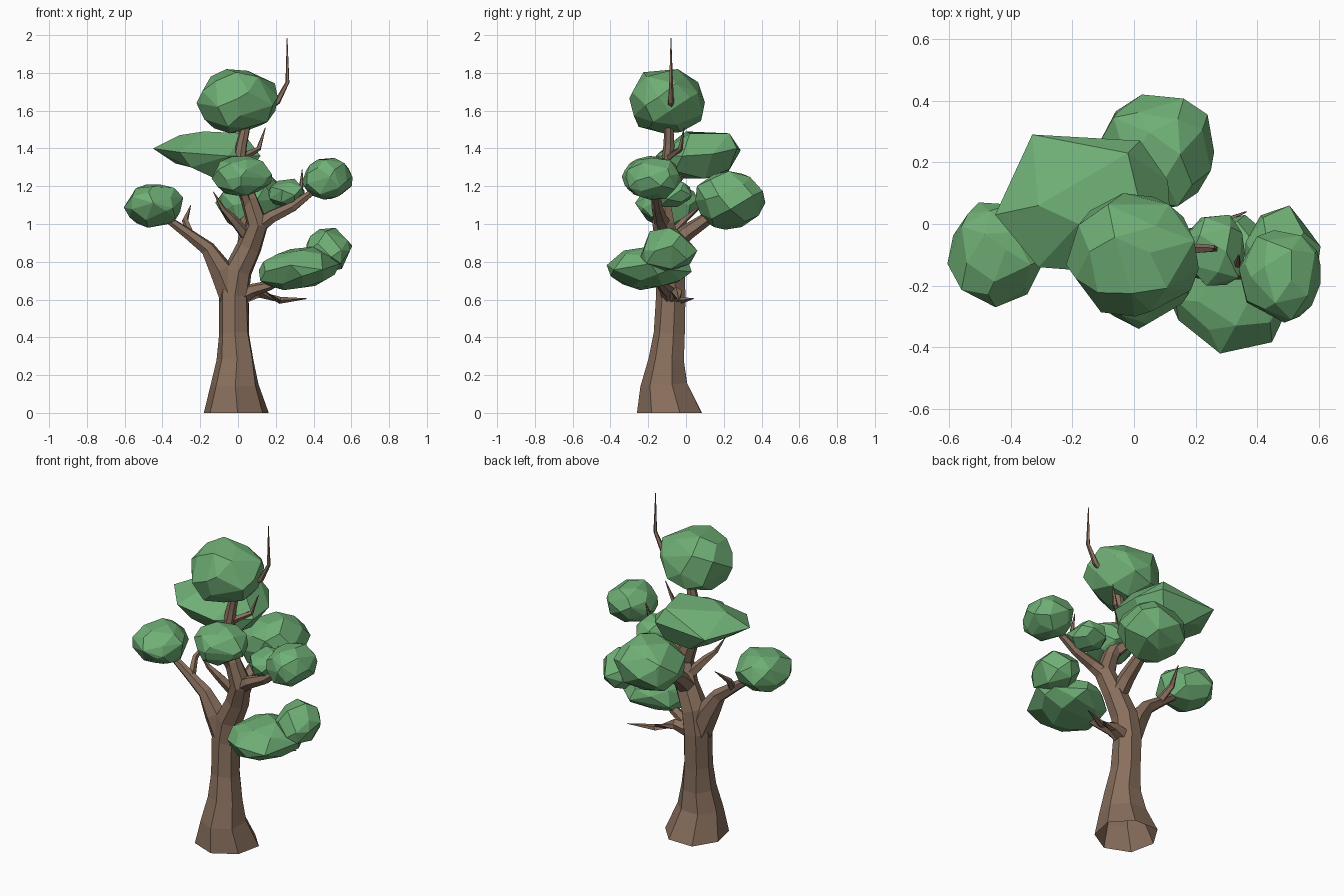
import bpy, bmesh, math, random
from mathutils import Vector

random.seed(7)


def material(name, color):
    m = bpy.data.materials.new(name)
    m.diffuse_color = color
    return m


BARK = material("bark", (0.25, 0.16, 0.11, 1))
LEAF = material("leaf", (0.16, 0.43, 0.18, 1))


def finish(bm, name, mat):
    bmesh.ops.recalc_face_normals(bm, faces=bm.faces[:])
    me = bpy.data.meshes.new(name)
    bm.to_mesh(me)
    bm.free()
    me.materials.append(mat)
    ob = bpy.data.objects.new(name, me)
    bpy.context.collection.objects.link(ob)
    return ob


def limb(name, path, sides=6, foot=False, jitter=0.06):
    """Faceted tube through (x, y, z, radius) points; a foot starts level and open."""
    bm = bmesh.new()
    pts = [Vector(p[:3]) for p in path]
    rings = []
    for i, p in enumerate(pts):
        t = (pts[min(i + 1, len(pts) - 1)] - pts[max(i - 1, 0)]).normalized()
        if foot and i == 0:
            t = Vector((0, 0, 1))
        u = (Vector((1, 0, 0)) - t * t.x)
        if u.length < 0.3:
            u = Vector((0, 1, 0)) - t * t.y
        u.normalize()
        v = t.cross(u)
        ring = []
        for k in range(sides):
            a = math.tau * (k + 0.3) / sides
            r = path[i][3] * (1 + random.uniform(-jitter, jitter))
            ring.append(bm.verts.new(p + (u * math.cos(a) + v * math.sin(a)) * r))
        rings.append(ring)
    for a, b in zip(rings, rings[1:]):
        for k in range(sides):
            n = (k + 1) % sides
            bm.faces.new((a[k], a[n], b[n], b[k]))
    if not foot:
        bm.faces.new(rings[0][::-1])
    bm.faces.new(rings[-1])
    return finish(bm, name, BARK)


def hull(name, pts):
    """Faceted leaf mass wrapped around points."""
    bm = bmesh.new()
    for p in pts:
        bm.verts.new(p)
    res = bmesh.ops.convex_hull(bm, input=bm.verts[:])
    bmesh.ops.delete(bm, geom=list({g for g in res["geom_interior"] + res["geom_unused"]
                                    if isinstance(g, bmesh.types.BMVert)}), context="VERTS")
    bmesh.ops.dissolve_limit(bm, angle_limit=math.radians(12), verts=bm.verts[:], edges=bm.edges[:])
    return finish(bm, name, LEAF)


def clump(name, lo, hi, shear=(0, 0), count=34):
    """Irregular leaf mass filling the box lo..hi."""
    pts = []
    for i in range(count):
        z = 1 - 2 * (i + 0.5) / count
        a = i * 2.39996 + random.uniform(-0.3, 0.3)
        r = math.sqrt(1 - z * z)
        d = Vector((r * math.cos(a), r * math.sin(a), z + random.uniform(-0.12, 0.12)))
        d = d.normalized() * random.uniform(0.93, 1.07)
        d.x += shear[0] * d.z
        d.y += shear[1] * d.x
        pts.append(d)
    mn = [min(p[k] for p in pts) for k in range(3)]
    mx = [max(p[k] for p in pts) for k in range(3)]
    return hull(name, [[lo[k] + (p[k] - mn[k]) / (mx[k] - mn[k]) * (hi[k] - lo[k])
                        for k in range(3)] for p in pts])


# Trunk with flared foot, continuing as the main stem into the crown
limb("trunk", [(-0.01, -0.08, 0, 0.183), (-0.02, -0.11, 0.15, 0.133), (-0.01, -0.10, 0.28, 0.1),
               (-0.02, -0.088, 0.42, 0.085), (-0.02, -0.08, 0.62, 0.083), (0.0, -0.08, 0.75, 0.078),
               (0.06, -0.09, 0.88, 0.066), (0.105, -0.12, 1.0, 0.06), (0.06, -0.13, 1.13, 0.046),
               (0.0, -0.10, 1.28, 0.036), (0.02, -0.09, 1.42, 0.03), (0.05, -0.09, 1.56, 0.024)],
     sides=7, foot=True)

# Larger branches
limb("left_branch", [(-0.03, -0.08, 0.62, 0.07), (-0.09, -0.09, 0.76, 0.062), (-0.16, -0.09, 0.87, 0.042),
                     (-0.26, -0.09, 0.945, 0.031), (-0.35, -0.09, 1.01, 0.022), (-0.44, -0.09, 1.08, 0.014)])
limb("right_branch", [(0.08, -0.11, 0.97, 0.05), (0.18, -0.14, 1.04, 0.038), (0.29, -0.15, 1.09, 0.028),
                      (0.38, -0.16, 1.16, 0.02), (0.46, -0.17, 1.23, 0.013)])
limb("back_branch", [(0.05, -0.08, 0.87, 0.055), (0.05, 0.0, 0.95, 0.045), (0.05, 0.10, 1.02, 0.036),
                     (0.06, 0.2, 1.1, 0.02)])
limb("low_branch", [(-0.01, -0.08, 0.60, 0.05), (0.08, -0.10, 0.65, 0.036), (0.17, -0.13, 0.675, 0.026),
                    (0.28, -0.17, 0.74, 0.016)])
limb("upper_left_branch", [(0.03, -0.11, 1.17, 0.036), (-0.04, -0.04, 1.25, 0.026), (-0.13, 0.04, 1.34, 0.015)], 5)
limb("front_branch", [(0.06, -0.13, 1.08, 0.035), (0.03, -0.17, 1.17, 0.025), (0.02, -0.2, 1.25, 0.015)], 5)

# Bare twigs tapering to a point
twigs = {
    "low_twig": [(0.0, -0.07, 0.61, 0.045), (0.11, -0.05, 0.635, 0.03), (0.22, -0.02, 0.597, 0.02), (0.365, 0.04, 0.605, 0.002)],
    "left_twig": [(-0.25, -0.09, 0.94, 0.024), (-0.28, -0.01, 1.02, 0.018), (-0.25, 0.08, 1.10, 0.002)],
    "inner_twig": [(0.06, -0.10, 0.92, 0.035), (-0.03, -0.15, 1.03, 0.024), (-0.08, -0.17, 1.08, 0.014), (-0.13, -0.19, 1.17, 0.002)],
    "right_twig": [(0.31, -0.15, 1.10, 0.018), (0.335, -0.13, 1.20, 0.012), (0.34, -0.10, 1.29, 0.002)],
    "crown_twig": [(0.02, -0.09, 1.35, 0.022), (0.11, -0.03, 1.40, 0.014), (0.145, -0.01, 1.51, 0.002)],
    "top_twig": [(0.05, -0.09, 1.54, 0.024), (0.21, -0.08, 1.65, 0.017), (0.262, -0.08, 1.75, 0.011), (0.26, -0.08, 1.985, 0.002)],
}
for name, path in twigs.items():
    limb(name, path, 5)

# Leaf clumps
clump("top_leaves", (-0.22, -0.30, 1.48), (0.21, 0.10, 1.82))
hull("upper_left_leaves", [(-0.45, 0.03, 1.40), (-0.33, 0.29, 1.39), (0.02, 0.27, 1.40), (0.11, 0.14, 1.37),
                           (0.12, -0.02, 1.36), (-0.31, -0.14, 1.38), (-0.05, -0.16, 1.36), (-0.31, 0.06, 1.47),
                           (-0.02, 0.23, 1.48), (-0.18, 0.0, 1.49), (0.03, 0.02, 1.48), (-0.33, 0.02, 1.32),
                           (-0.29, 0.20, 1.32), (-0.25, -0.1, 1.30), (-0.12, -0.05, 1.24), (-0.18, 0.22, 1.27),
                           (-0.02, 0.23, 1.29), (0.02, 0.1, 1.24), (0.05, -0.06, 1.28)])
clump("front_leaves", (-0.14, -0.34, 1.15), (0.18, -0.04, 1.36))
clump("left_leaves", (-0.605, -0.27, 0.98), (-0.29, 0.07, 1.21))
clump("right_leaves", (0.34, -0.32, 1.13), (0.605, -0.02, 1.35))
clump("back_leaves", (-0.12, 0.05, 0.97), (0.26, 0.42, 1.28), shear=(0.15, 0))
clump("small_right_leaves", (0.16, -0.20, 1.09), (0.36, 0.03, 1.24), count=20)
clump("low_right_leaves", (0.11, -0.42, 0.65), (0.54, 0.03, 0.88), shear=(0.15, 0))
clump("low_right_outer_leaves", (0.36, -0.24, 0.75), (0.605, 0.06, 0.98), count=24)
